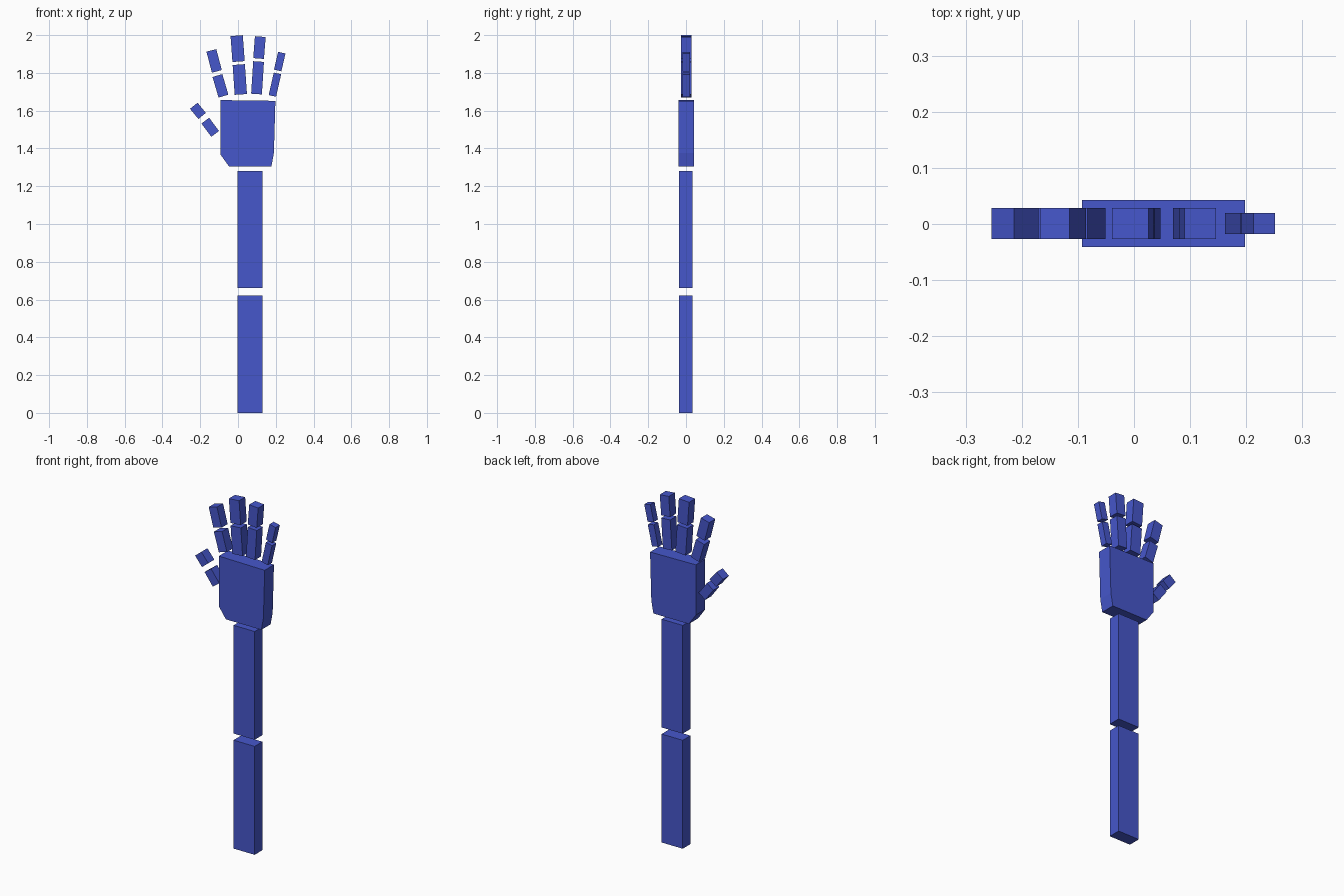
import bpy, bmesh
from mathutils import Vector

cube = bpy.data.objects.get("Cube")
if cube:
    bpy.data.objects.remove(cube, do_unlink=True)

blue = bpy.data.materials.new("blue")
blue.use_nodes = True
colour = (0.061, 0.095, 0.60, 1)
blue.diffuse_color = colour
blue.node_tree.nodes["Principled BSDF"].inputs["Base Color"].default_value = colour


def slab(name, outline, y0, y1):
    """Extrude an x-z outline from y0 to y1."""
    bm = bmesh.new()
    face = bm.faces.new([bm.verts.new((x, y0, z)) for x, z in outline])
    ext = bmesh.ops.extrude_face_region(bm, geom=[face])
    for v in ext["geom"]:
        if isinstance(v, bmesh.types.BMVert):
            v.co.y = y1
    bmesh.ops.recalc_face_normals(bm, faces=bm.faces)
    mesh = bpy.data.meshes.new(name)
    bm.to_mesh(mesh)
    bm.free()
    mesh.materials.append(blue)
    obj = bpy.data.objects.new(name, mesh)
    bpy.context.collection.objects.link(obj)
    return obj


def bone(name, base, tip, width, y0, y1):
    """Box running from base to tip in the x-z plane."""
    a, b = Vector(base), Vector(tip)
    side = (b - a).normalized().orthogonal() * width / 2
    slab(name, [a - side, a + side, b + side, b - side], y0, y1)


# Arm segments
bone("upper_arm", (0.064, 0.0), (0.064, 0.622), 0.134, -0.036, 0.034)
bone("forearm", (0.064, 0.66), (0.064, 1.281), 0.134, -0.036, 0.034)

# Palm with a clipped thumb-side heel and a tapered outer edge
slab("palm", [(-0.093, 1.656), (-0.093, 1.368), (-0.048, 1.305),
              (0.177, 1.305), (0.19, 1.376), (0.198, 1.652)], -0.041, 0.043)

# Fingers: width, half depth, then base and tip of each segment
fingers = {
    "thumb": (0.051, 0.0275, (-0.121, 1.477), (-0.173, 1.547),
              (-0.190, 1.572), (-0.234, 1.626)),
    "index_finger": (0.054, 0.0275, (-0.077, 1.677), (-0.109, 1.786),
                     (-0.112, 1.808), (-0.141, 1.919)),
    "middle_finger": (0.065, 0.0275, (0.015, 1.686), (0.004, 1.844),
                      (0.003, 1.860), (-0.007, 1.997)),
    "ring_finger": (0.057, 0.0275, (0.098, 1.688), (0.109, 1.860),
                    (0.109, 1.876), (0.118, 1.992)),
    "little_finger": (0.040, 0.019, (0.182, 1.678), (0.209, 1.797),
                      (0.210, 1.813), (0.232, 1.907)),
}
for name, (width, depth, a, b, c, d) in fingers.items():
    bone(name + "_lower", a, b, width, 0.001 - depth, 0.001 + depth)
    bone(name + "_upper", c, d, width, 0.001 - depth, 0.001 + depth)
